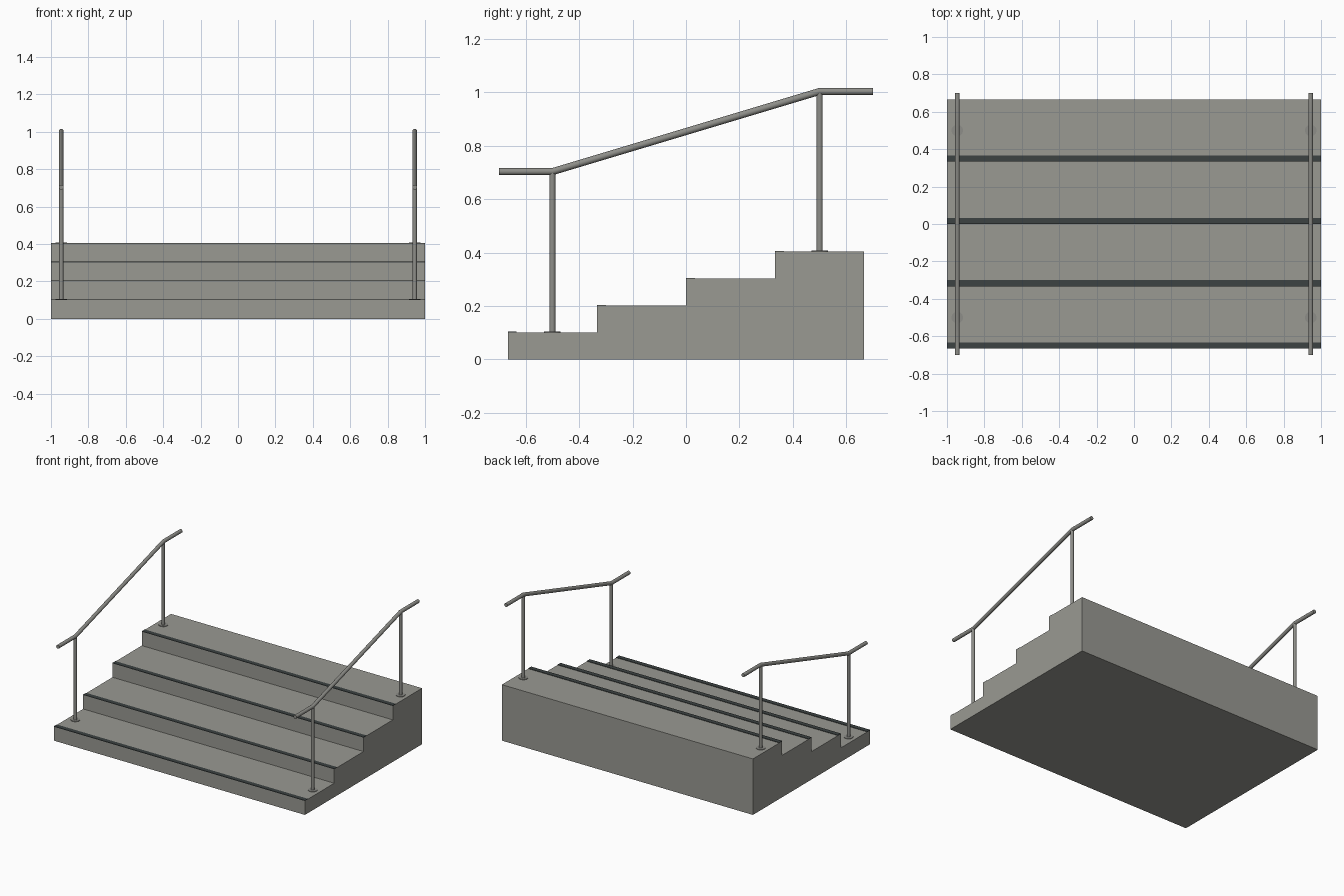
import bpy, bmesh
from mathutils import Vector

if "Cube" in bpy.data.objects:
    bpy.data.objects.remove(bpy.data.objects["Cube"])


def material(name, rgb):
    m = bpy.data.materials.new(name)
    m.diffuse_color = (*rgb, 1)
    m.use_nodes = True
    m.node_tree.nodes["Principled BSDF"].inputs["Base Color"].default_value = m.diffuse_color
    return m


CONCRETE = material("concrete grey", (0.32, 0.32, 0.29))
STRIP = material("dark grip", (0.045, 0.055, 0.055))
STEEL = material("steel grey", (0.27, 0.27, 0.25))

HALF, RUN, RISE, STEPS = 1.0, 1.3333 / 4, 0.1008, 4
FRONT = -2 * RUN


def finish(name, bm, mat, smooth=False):
    bmesh.ops.recalc_face_normals(bm, faces=bm.faces)
    me = bpy.data.meshes.new(name)
    bm.to_mesh(me)
    bm.free()
    me.materials.append(mat)
    ob = bpy.data.objects.new(name, me)
    bpy.context.collection.objects.link(ob)
    if smooth:
        bpy.ops.object.select_all(action='DESELECT')
        ob.select_set(True)
        bpy.context.view_layer.objects.active = ob
        bpy.ops.object.shade_smooth_by_angle(angle=0.7)
    return ob


def box(name, lo, hi, mat):
    bm = bmesh.new()
    bmesh.ops.create_cube(bm, size=1)
    lo, hi = Vector(lo), Vector(hi)
    for v in bm.verts:
        v.co = (lo + hi) / 2 + v.co * (hi - lo)
    return finish(name, bm, mat)


def cylinder(name, x, y, z0, z1, r, mat):
    bm = bmesh.new()
    bmesh.ops.create_cone(bm, cap_ends=True, segments=24, radius1=r, radius2=r, depth=z1 - z0)
    bmesh.ops.translate(bm, verts=bm.verts, vec=(x, y, (z0 + z1) / 2))
    return finish(name, bm, mat, True)


def pipe(name, x, path, r, mat, n=20):
    # tube in a vertical plane with mitred bends
    from math import cos, sin, tau
    bm = bmesh.new()
    pts = [Vector((x, y, z)) for y, z in path]
    rings = []
    for i, p in enumerate(pts):
        a = (p - pts[i - 1]).normalized() if i else (pts[1] - p).normalized()
        b = (pts[i + 1] - p).normalized() if i < len(pts) - 1 else a
        t = (a + b).normalized()
        up = Vector((0, -t.z, t.y)) / t.dot(a)
        rings.append([bm.verts.new(p + r * (Vector((cos(tau * k / n), 0, 0)) + up * sin(tau * k / n)))
                      for k in range(n)])
    for A, B in zip(rings, rings[1:]):
        for k in range(n):
            bm.faces.new((A[k], A[(k + 1) % n], B[(k + 1) % n], B[k]))
    bm.faces.new(rings[0])
    bm.faces.new(rings[-1])
    return finish(name, bm, mat, True)


# Solid stair block extruded from its side profile
profile = [(FRONT, 0)]
for i in range(STEPS):
    profile += [(FRONT + i * RUN, (i + 1) * RISE), (FRONT + (i + 1) * RUN, (i + 1) * RISE)]
profile.append((-FRONT, 0))
bm = bmesh.new()
face = bm.faces.new([bm.verts.new((-HALF, y, z)) for y, z in profile])
ext = bmesh.ops.extrude_face_region(bm, geom=[face])
bmesh.ops.translate(bm, verts=[g for g in ext["geom"] if isinstance(g, bmesh.types.BMVert)],
                    vec=(2 * HALF, 0, 0))
finish("stair_block", bm, CONCRETE)

# Dark grip strip along each step edge
for i in range(STEPS):
    y, z = FRONT + i * RUN, (i + 1) * RISE
    box(f"grip_strip_{i + 1}", (-HALF, y, z - 0.001), (HALF, y + 0.033, z + 0.003), STRIP)

# Handrail, posts and base flanges on each side
for side, x in (("left", -0.945), ("right", 0.945)):
    pipe(f"handrail_{side}", x, [(-0.7, 0.703), (-0.5, 0.703), (0.5, 1.003), (0.7, 1.003)], 0.013, STEEL)
    for end, y, z0, z1 in (("front", -0.5, RISE, 0.703), ("back", 0.5, 4 * RISE, 1.003)):
        cylinder(f"post_{side}_{end}", x, y, z0, z1, 0.0115, STEEL)
        cylinder(f"flange_{side}_{end}", x, y, z0, z0 + 0.004, 0.031, STEEL)
